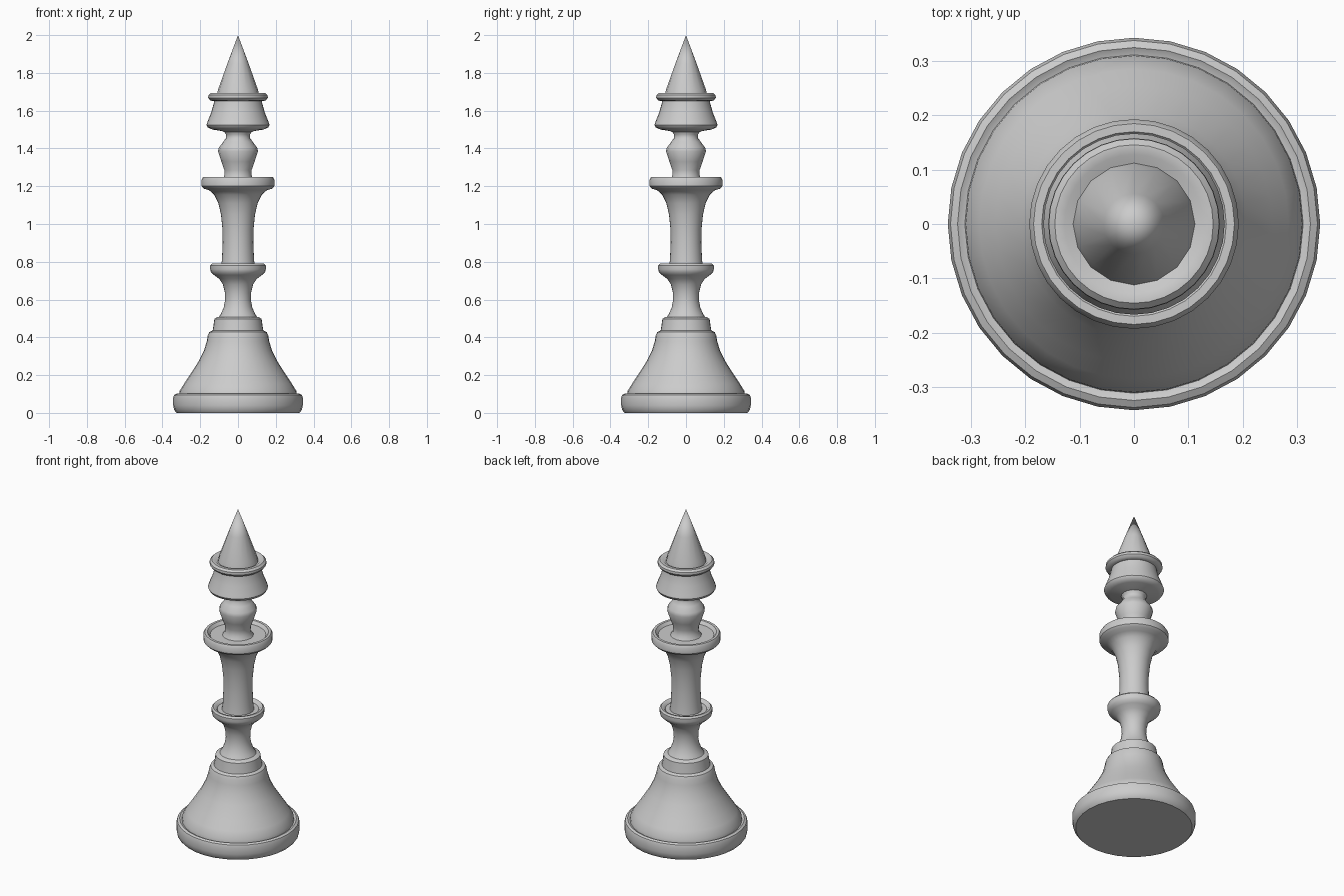
import bpy
import math

cube = bpy.data.objects.get("Cube")
if cube:
    bpy.data.objects.remove(cube)

grey = bpy.data.materials.new("light_grey")
grey.use_nodes = True
grey.diffuse_color = (0.6, 0.6, 0.6, 1)
grey.node_tree.nodes["Principled BSDF"].inputs["Base Color"].default_value = (0.6, 0.6, 0.6, 1)


def lathe(name, profile, sides=32, angle=40):
    """Spin (radius, height) points, listed bottom to top, into a closed solid."""
    verts, rings, faces = [], [], []
    for r, z in profile:
        start = len(verts)
        count = sides if r > 0 else 1
        for i in range(count):
            a = math.tau * i / sides
            verts.append((r * math.cos(a), r * math.sin(a), z))
        rings.append([start + i % count for i in range(sides)])
    for low, high in zip(rings, rings[1:]):
        for i in range(sides):
            j = (i + 1) % sides
            face = [low[i], low[j], high[j], high[i]]
            faces.append(list(dict.fromkeys(face)))
    for ring, flip in ((rings[0], True), (rings[-1], False)):
        if len(set(ring)) > 1:
            faces.append(ring[::-1] if flip else ring)
    mesh = bpy.data.meshes.new(name)
    mesh.from_pydata(verts, [], faces)
    mesh.materials.append(grey)
    obj = bpy.data.objects.new(name, mesh)
    bpy.context.collection.objects.link(obj)
    bpy.ops.object.select_all(action="DESELECT")
    obj.select_set(True)
    bpy.context.view_layer.objects.active = obj
    bpy.ops.object.shade_smooth_by_angle(angle=math.radians(angle))
    return obj


# Foot with a rounded rim
lathe("foot", [(.325, 0), (.338, .015), (.343, .04), (.343, .08),
               (.338, .095), (.325, .102), (.312, .095)])

# Flared bell with a stepped shoulder
lathe("bell", [(.312, .09), (.31, .115), (.285, .155), (.255, .2), (.207, .275),
               (.18, .33), (.165, .38), (.16, .41), (.152, .428), (.134, .436),
               (.13, .46), (.125, .498), (.108, .508)])

# Narrow waist flaring into a dished lower collar
lathe("waist", [(.106, .5), (.09, .525), (.075, .56), (.068, .6), (.07, .64),
                (.08, .68), (.1, .71), (.127, .73), (.143, .745), (.147, .76),
                (.147, .78), (.138, .79), (.125, .787), (.115, .775)])

# Column flaring into the dished upper collar
lathe("column", [(.09, .77), (.085, .81), (.081, .9), (.082, .97), (.09, 1.05),
                 (.104, 1.11), (.126, 1.155), (.152, 1.178), (.18, 1.187),
                 (.192, 1.2), (.193, 1.235), (.185, 1.248), (.17, 1.248),
                 (.155, 1.23)])

# Faceted bulb between the collar and the head
lathe("neck_bulb", [(.09, 1.225), (.073, 1.25), (.072, 1.285), (.088, 1.33),
                    (.106, 1.385), (.101, 1.405), (.078, 1.435), (.064, 1.455),
                    (.064, 1.475), (.078, 1.495)], sides=16)

# Tapered head
lathe("head", [(.06, 1.482), (.085, 1.492), (.135, 1.5), (.16, 1.511),
               (.167, 1.525), (.16, 1.545), (.142, 1.59), (.128, 1.64), (.125, 1.665)])

# Crown ring and pointed tip
lathe("crown_ring", [(.13, 1.65), (.148, 1.655), (.158, 1.668), (.157, 1.682),
                     (.146, 1.693), (.128, 1.693), (.115, 1.683)])
lathe("pointed_tip", [(.113, 1.68), (.106, 1.71), (.056, 1.85), (0, 2)], sides=16)
